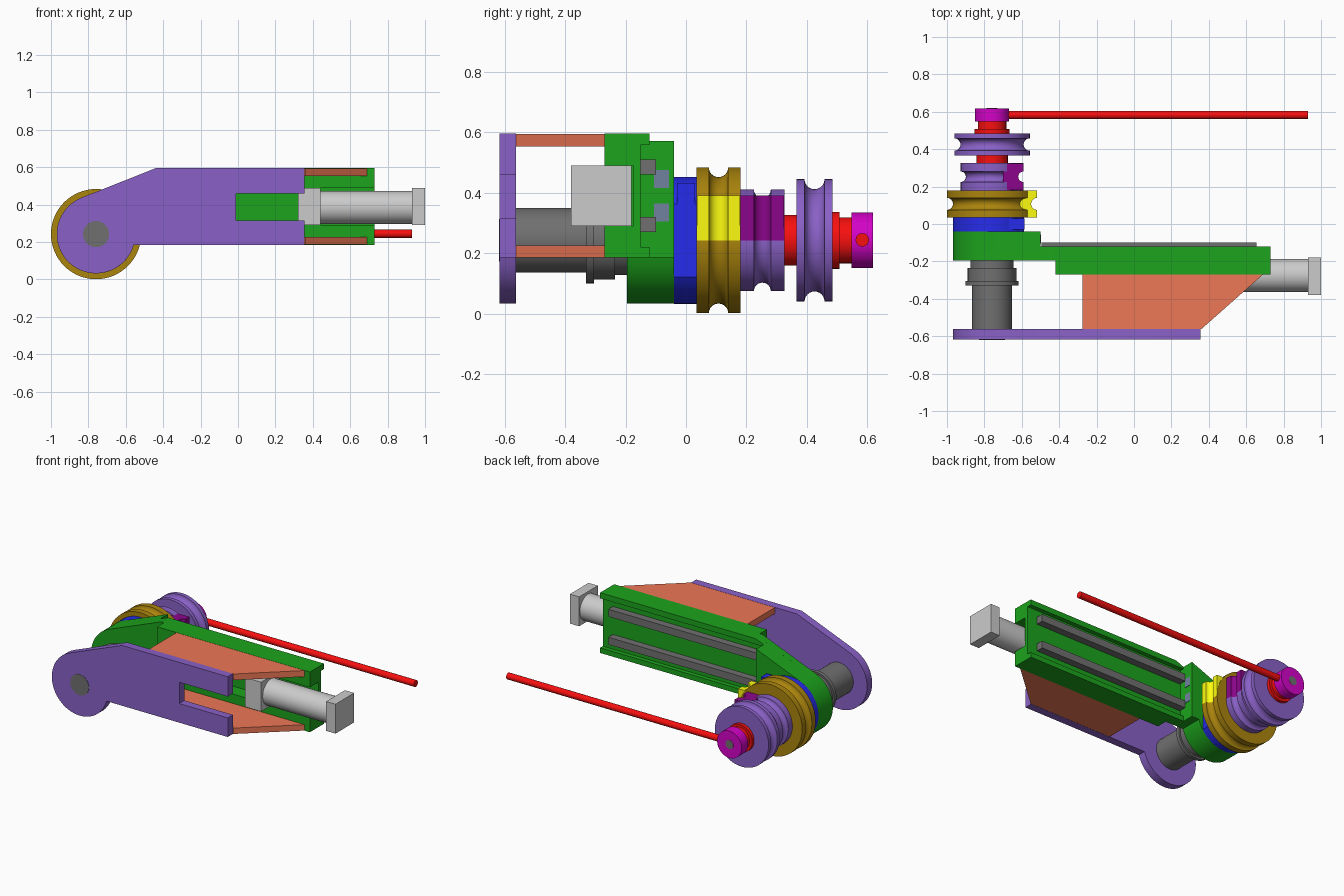
import bpy, bmesh, math
from mathutils import Vector

if "Cube" in bpy.data.objects:
    bpy.data.objects.remove(bpy.data.objects["Cube"])

CX, CZ = -0.759, 0.2425      # main rotation axis (runs along y)


def material(name, srgb):
    """Material from a display colour, converted to linear."""
    m = bpy.data.materials.new(name)
    lin = [c / 12.92 if c < 0.04 else ((c + 0.055) / 1.055) ** 2.4 for c in srgb]
    m.diffuse_color = (*lin, 1)
    m.use_nodes = True
    m.node_tree.nodes["Principled BSDF"].inputs["Base Color"].default_value = m.diffuse_color
    return m


GREEN = material("green", (0.11, 0.64, 0.11))
PURPLE = material("purple", (0.54, 0.38, 0.78))
ORANGE = material("orange", (0.93, 0.47, 0.335))
DARK = material("dark_grey", (0.44, 0.44, 0.44))
LIGHT = material("light_grey", (0.85, 0.85, 0.85))
SLATE = material("slate", (0.44, 0.51, 0.62))
BLUE = material("blue", (0.15, 0.17, 0.92))
GOLD = material("gold", (0.67, 0.52, 0.05))
YELLOW = material("yellow", (0.99, 0.99, 0.06))
PLUM = material("plum", (0.545, 0.02, 0.545))
RED = material("red", (0.97, 0.06, 0.06))
MAGENTA = material("magenta", (0.83, 0.01, 0.78))


def finish(name, bm, mat):
    bmesh.ops.recalc_face_normals(bm, faces=bm.faces)
    me = bpy.data.meshes.new(name)
    bm.to_mesh(me)
    bm.free()
    me.polygons.foreach_set("use_smooth", [True] * len(me.polygons))
    me.set_sharp_from_angle(angle=math.radians(30))
    me.materials.append(mat)
    ob = bpy.data.objects.new(name, me)
    bpy.context.collection.objects.link(ob)
    return ob


def prism(name, pts, axis, lo, hi, mat):
    """Extrude a 2D outline along an axis from lo to hi."""
    place = {"x": lambda a, b: (lo, a, b), "y": lambda a, b: (a, lo, b),
             "z": lambda a, b: (a, b, lo)}[axis]
    bm = bmesh.new()
    face = bm.faces.new([bm.verts.new(place(a, b)) for a, b in pts])
    new = bmesh.ops.extrude_face_region(bm, geom=[face])["geom"]
    move = Vector([hi - lo if c == axis else 0 for c in "xyz"])
    bmesh.ops.translate(bm, vec=move, verts=[v for v in new if isinstance(v, bmesh.types.BMVert)])
    return finish(name, bm, mat)


def box(name, x, y, z, mat):
    return prism(name, [(x[0], y[0]), (x[1], y[0]), (x[1], y[1]), (x[0], y[1])], "z", z[0], z[1], mat)


def lathe(name, profile, mat, n=64):
    """Revolve (y, radius) points around the main axis, with end caps."""
    bm = bmesh.new()
    rings = [[bm.verts.new((CX + r * math.cos(2 * math.pi * i / n), y,
                            CZ + r * math.sin(2 * math.pi * i / n))) for i in range(n)]
             for y, r in profile]
    for a, b in zip(rings, rings[1:]):
        for i in range(n):
            j = (i + 1) % n
            bm.faces.new((a[i], a[j], b[j], b[i]))
    bm.faces.new(rings[0])
    bm.faces.new(rings[-1])
    return finish(name, bm, mat)


def rod(name, x0, x1, y, z, r, mat, n=48):
    ring = [(y + r * math.cos(2 * math.pi * i / n), z + r * math.sin(2 * math.pi * i / n)) for i in range(n)]
    return prism(name, ring, "x", x0, x1, mat)


def groove(y0, y1, r, g):
    """Rim outline with a half-round rope groove of radius g."""
    mid = (y0 + y1) / 2
    arc = [(mid - g * math.cos(math.pi * i / 12), r - g * math.sin(math.pi * i / 12)) for i in range(13)]
    return [(y0, r)] + arc + [(y1, r)]


def pulley(name, y0, y1, r, g, mat):
    return lathe(name, groove(y0, y1, r, g), mat)


def clamp_block(name, y0, y1, r, g, depth, mat):
    pts = [(CX + b, a) for a, b in groove(y0 + .001, y1 - .001, r, g)]
    pts += [(CX + r - depth, y1 - .001), (CX + r - depth, y0 + .001)]
    return prism(name, pts, "z", CZ, 0.39, mat)


# rounded end shared by front plate and body, from the upper tangent to the lower edge
R = 0.21
END = [(CX + R * math.cos(math.radians(a)), CZ + R * math.sin(math.radians(a)))
       for a in [111.6 + (344.1 - 111.6) * i / 36 for i in range(37)]]

# front side plate with slot
prism("front_plate", END + [(0.355, 0.185), (0.355, 0.315), (-0.01, 0.315), (-0.01, 0.46),
                            (0.355, 0.46), (0.355, 0.595), (-0.44, 0.595)], "y", -0.617, -0.562, PURPLE)

# green arm body: rounded head, joint and channel-section beam
prism("body_head", END + [(-0.5, 0.185), (-0.5, 0.571)], "y", -0.15, -0.04, GREEN)
prism("body_joint", END + [(-0.42, 0.185), (-0.42, 0.595), (-0.44, 0.595)], "y", -0.195, -0.15, GREEN)
beam = [(-0.27, 0.185), (-0.12, 0.185), (-0.12, 0.22), (-0.15, 0.22), (-0.15, 0.557), (-0.12, 0.557),
        (-0.12, 0.595), (-0.27, 0.595), (-0.27, 0.49), (-0.175, 0.49), (-0.175, 0.29), (-0.27, 0.29)]
prism("body_beam", beam, "x", -0.42, 0.73, GREEN)
box("beam_end_wall", (-0.42, -0.3), (-0.27, -0.175), (0.29, 0.49), GREEN)
box("lower_lip", (-0.5, -0.42), (-0.15, -0.12), (0.185, 0.22), GREEN)
prism("upper_lip", [(-0.5, 0.557), (-0.42, 0.557), (-0.42, 0.595), (-0.44, 0.595), (-0.5, 0.571)],
      "y", -0.15, -0.12, GREEN)

# guide rails and small stops on the back of the body
for i, z in enumerate((0.27, 0.46)):
    box(f"guide_rail_{i + 1}", (-0.495, 0.655), (-0.15, -0.1), (z, z + 0.05), DARK)
for i, z in enumerate((0.305, 0.415)):
    box(f"stop_{i + 1}", (-0.51, -0.497), (-0.105, -0.057), (z, z + 0.06), SLATE)

# upper and lower side webs
web = [(-0.275, -0.27), (0.69, -0.27), (0.36, -0.562), (-0.275, -0.562)]
prism("lower_web", web, "z", 0.186, 0.226, ORANGE)
prism("upper_web", web, "z", 0.552, 0.594, ORANGE)

# linear piston with square ends
box("piston_inner_block", (0.32, 0.44), (-0.38, -0.18), (0.29, 0.49), LIGHT)
rod("piston_rod", 0.44, 0.93, -0.275, 0.385, 0.088, LIGHT)
box("piston_outer_block", (0.93, 1.0), (-0.38, -0.18), (0.29, 0.49), LIGHT)

# drive motor and through shaft
lathe("motor", [(-0.562, 0.107), (-0.33, 0.107), (-0.33, 0.142), (-0.305, 0.142), (-0.305, 0.13),
                (-0.235, 0.13), (-0.235, 0.115), (-0.195, 0.115)], DARK)
lathe("motor_shaft_end", [(-0.619, 0.07), (-0.56, 0.07)], DARK)
lathe("shaft_tip", [(0.5, 0.03), (0.619, 0.03)], DARK, 32)

# blue spacer with a flat and a key
half = math.acos(0.172 / R)
disc = [(CX + R * math.cos(a), CZ + R * math.sin(a))
        for a in [half + (2 * math.pi - 2 * half) * i / 48 for i in range(49)]]
prism("spacer", disc, "y", -0.04, 0.035, BLUE)
box("spacer_key", (-0.67, -0.586), (-0.03, 0.03), (0.28, 0.432), BLUE)

# rope pulleys with clamp blocks
pulley("large_pulley", 0.035, 0.18, 0.241, 0.032, GOLD)
clamp_block("large_clamp", 0.035, 0.18, 0.241, 0.032, 0.12, YELLOW)
pulley("middle_pulley", 0.18, 0.325, 0.168, 0.028, PURPLE)
clamp_block("middle_clamp", 0.18, 0.325, 0.168, 0.028, 0.11, PLUM)
pulley("outer_pulley", 0.365, 0.485, 0.202, 0.033, PURPLE)

# red hubs, end collar and crank rod
lathe("inner_hub", [(0.325, 0.084), (0.365, 0.084)], RED)
lathe("outer_hub", [(0.485, 0.094), (0.507, 0.094), (0.507, 0.076), (0.547, 0.076)], RED)
lathe("end_collar", [(0.547, 0.092), (0.618, 0.092)], MAGENTA)
rod("crank_rod", -0.7, 0.93, 0.583, 0.244, 0.022, RED, 32)
